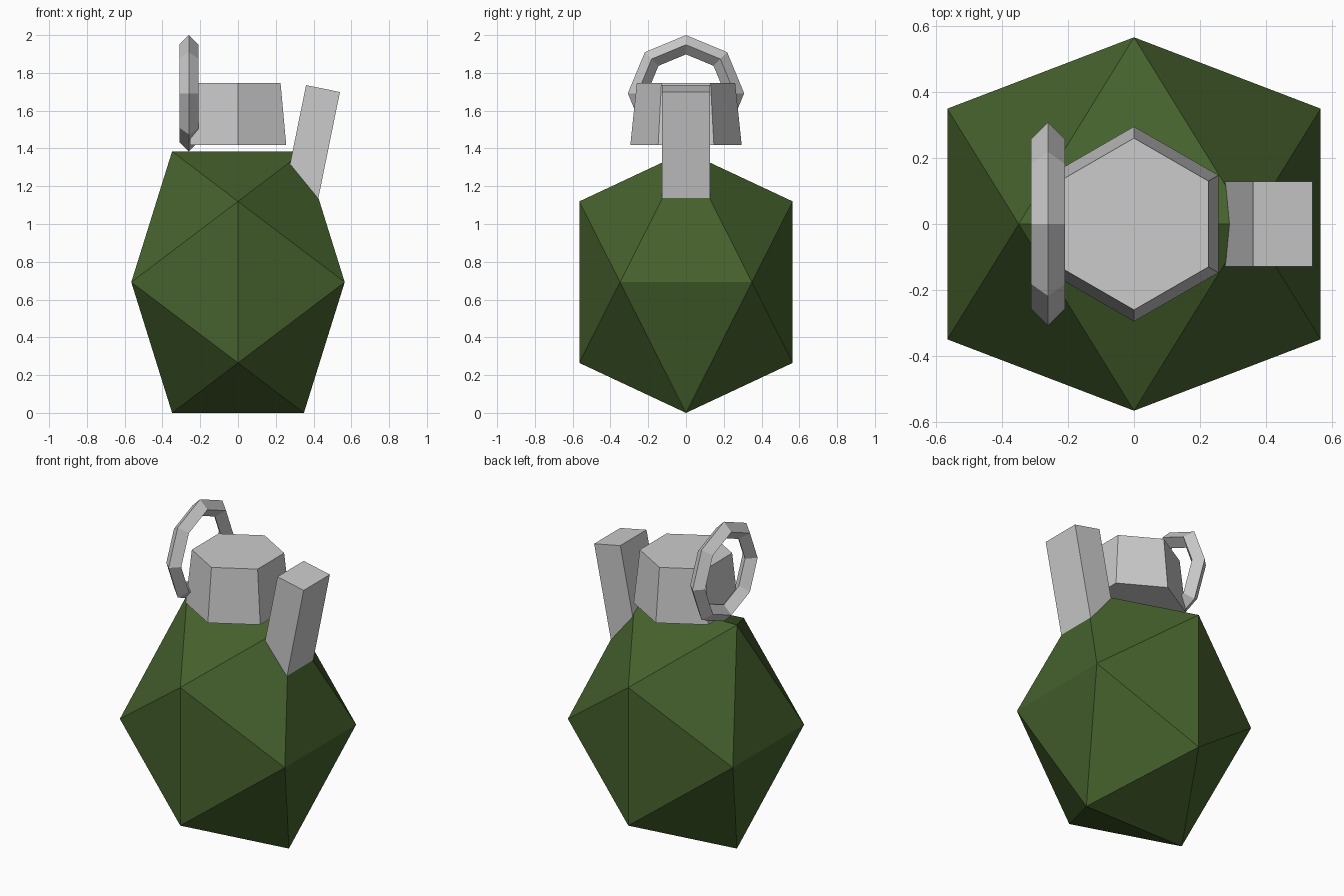
import bpy, bmesh, math

if "Cube" in bpy.data.objects:
    bpy.data.objects.remove(bpy.data.objects["Cube"])

# Body: stretched icosahedron from three golden rectangles
A, B, STRETCH = 0.349, 0.565, 1.225
bm = bmesh.new()
for s in (-1, 1):
    for t in (-1, 1):
        for x, y, z in ((s * A, 0, t * B), (0, s * B, t * A), (s * B, t * A, 0)):
            bm.verts.new((x, y, z * STRETCH))
bmesh.ops.convex_hull(bm, input=bm.verts[:])
bmesh.ops.recalc_face_normals(bm, faces=bm.faces[:])
mesh = bpy.data.meshes.new("body")
bm.to_mesh(mesh)
bm.free()
body = bpy.data.objects.new("body", mesh)
body.location.z = B * STRETCH
bpy.context.collection.objects.link(body)

green = bpy.data.materials.new("olive_green")
green.diffuse_color = (0.061, 0.12, 0.026, 1)
green.use_nodes = True
green.node_tree.nodes["Principled BSDF"].inputs["Base Color"].default_value = green.diffuse_color
mesh.materials.append(green)

# Cap: tapered hexagon above the body
bpy.ops.mesh.primitive_cone_add(vertices=6, radius1=0.295, radius2=0.26,
                                depth=0.33, location=(0, 0, 1.582))
bpy.context.object.name = "cap"

# Lever: tilted bar sunk into the shoulder
TILT, LENGTH = math.radians(11.5), 0.72
bpy.ops.mesh.primitive_cube_add(
    size=1, rotation=(0, TILT, 0),
    location=(0.45 - math.sin(TILT) * LENGTH / 2, 0,
              1.717 - math.cos(TILT) * LENGTH / 2))
lever = bpy.context.object
lever.name = "lever"
lever.scale = (0.183, 0.256, LENGTH)

# Pull ring: eight-sided ring with a diamond section
bpy.ops.mesh.primitive_torus_add(major_segments=8, minor_segments=4,
                                 major_radius=0.257, minor_radius=0.051,
                                 location=(-0.26, 0, 1.692),
                                 rotation=(0, math.pi / 2, 0))
bpy.context.object.name = "pull_ring"
